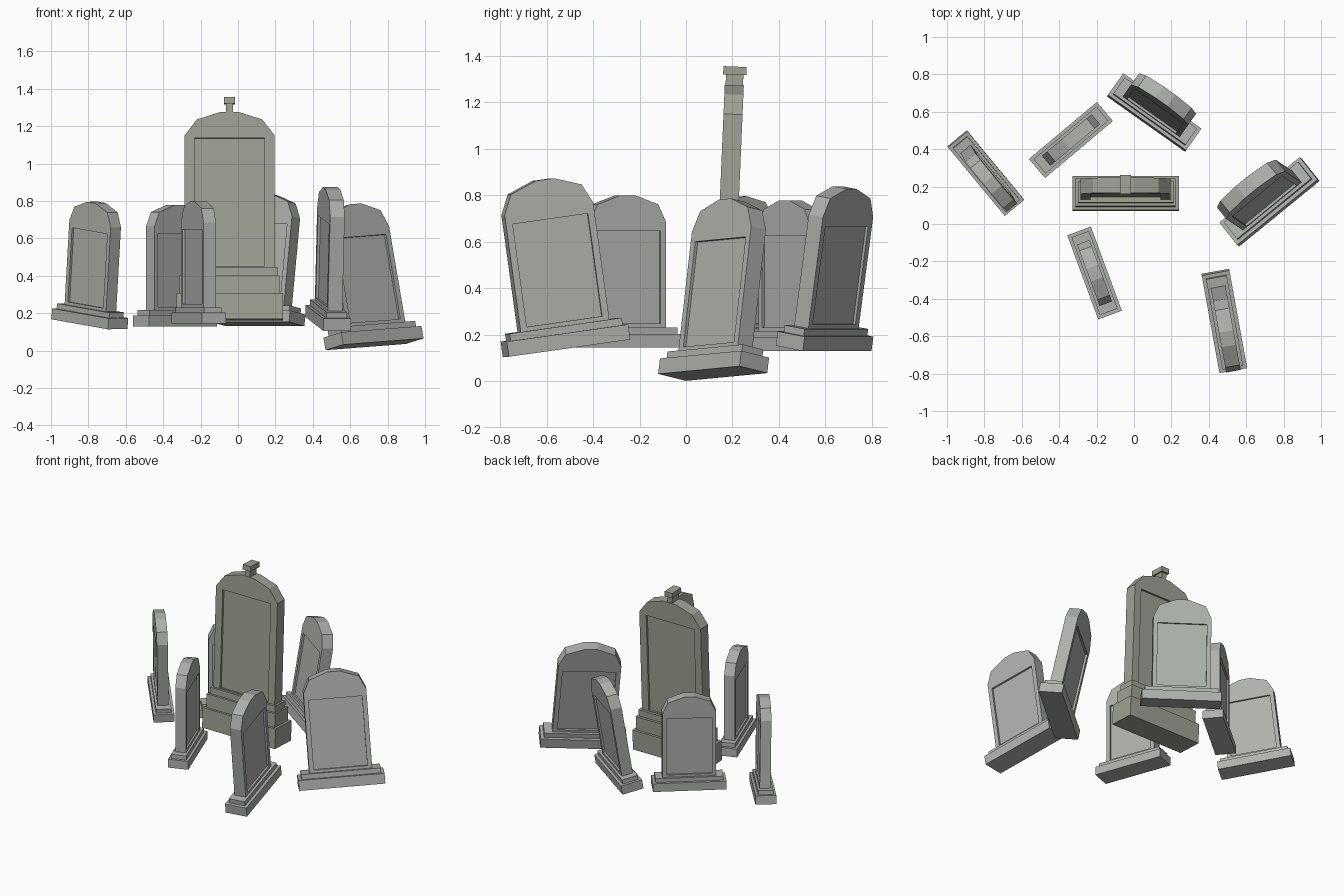
import bpy, bmesh
from math import radians, atan
from mathutils import Matrix

if "Cube" in bpy.data.objects:
    bpy.data.objects.remove(bpy.data.objects["Cube"])


def material(name, rgb):
    m = bpy.data.materials.new(name)
    m.diffuse_color = (*rgb, 1)
    m.use_nodes = True
    m.node_tree.nodes["Principled BSDF"].inputs["Base Color"].default_value = m.diffuse_color
    return m


OLIVE = material("olive_stone", (0.35, 0.36, 0.30))
GREY = material("grey_stone", (0.42, 0.44, 0.41))


def finish(bm, name, mat, matrix):
    bmesh.ops.recalc_face_normals(bm, faces=bm.faces)
    me = bpy.data.meshes.new(name)
    bm.to_mesh(me)
    bm.free()
    me.materials.append(mat)
    ob = bpy.data.objects.new(name, me)
    bpy.context.collection.objects.link(ob)
    ob.matrix_world = matrix
    return ob


def block(name, w, d, z0, z1, mat, matrix):
    bm = bmesh.new()
    bmesh.ops.create_cube(bm, size=1, matrix=Matrix.Translation((0, 0, (z0 + z1) / 2))
                          @ Matrix.Diagonal((w, d, z1 - z0, 1)))
    return finish(bm, name, mat, matrix)


def slab(name, arch, z0, d, panel, recess, mat, matrix):
    """Arched slab with a sunken panel on both faces; arch is the right half, shoulder to crown."""
    pw, pz0, pz1 = panel
    hw = arch[0][0]
    top = arch + [(-x, z) for x, z in reversed(arch)]
    outline = [(-hw, z0), (hw, z0)] + top
    rect = [(-pw, pz0), (pw, pz0), (pw, pz1), (-pw, pz1)]
    bm = bmesh.new()
    rims = []
    for s in (-1, 1):
        o = [bm.verts.new((x, s * d / 2, z)) for x, z in outline]
        p = [bm.verts.new((x, s * d / 2, z)) for x, z in rect]
        q = [bm.verts.new((x, s * (d / 2 - recess), z)) for x, z in rect]
        # frame around the panel, panel walls, panel floor
        bm.faces.new((o[0], o[1], p[1], p[0]))
        bm.faces.new((o[1], o[2], p[2], p[1]))
        bm.faces.new(o[2:] + [p[3], p[2]])
        bm.faces.new((o[-1], o[0], p[0], p[3]))
        for i in range(4):
            j = (i + 1) % 4
            bm.faces.new((p[i], p[j], q[j], q[i]))
        bm.faces.new(q)
        rims.append(o)
    a, b = rims
    for i in range(len(a)):
        j = (i + 1) % len(a)
        bm.faces.new((a[i], a[j], b[j], b[i]))
    return finish(bm, name, mat, matrix)


def place(x, y, z, yaw, side, back, scale):
    """side / back: how far the top leans along the stone's own x and y."""
    return (Matrix.Translation((x, y, z)) @ Matrix.Rotation(radians(yaw), 4, 'Z')
            @ Matrix.Rotation(atan(side), 4, 'Y') @ Matrix.Rotation(-atan(back), 4, 'X')
            @ Matrix.Scale(scale, 4))


# tall central monument: three plinth tiers, slab, finial
M = place(-0.045, 0.16, 0.165, 0, 0, 0.043, 1)
for i, (w, d, z0, z1) in enumerate([(0.57, 0.18, 0, 0.14), (0.535, 0.148, 0.14, 0.235),
                                    (0.51, 0.115, 0.235, 0.28)]):
    block(f"monument_plinth_{i + 1}", w, d, z0, z1, OLIVE, M)
slab("monument_slab", [(0.24, 0.985), (0.175, 1.07), (0.05, 1.11)], 0.28, 0.082,
     (0.187, 0.285, 0.97), 0.014, OLIVE, M)
block("monument_finial_neck", 0.037, 0.075, 1.10, 1.155, OLIVE, M)
block("monument_finial_cap", 0.06, 0.1, 1.155, 1.19, OLIVE, M)

# six small headstones: x, y, z, yaw, side lean, back lean, scale
STONES = [
    (-0.794, 0.275, 0.142, -50.4, 0.113, -0.02, 1.01),
    (-0.337, 0.449, 0.130, 40.0, 0, 0, 1.0),
    (0.105, 0.592, 0.142, -35.3, 0, 0.16, 1.08),
    (0.730, 0.115, 0.034, 39.2, -0.06, 0.195, 1.17),
    (0.482, -0.514, 0.143, -79.7, 0.14, 0, 1.13),
    (-0.211, -0.262, 0.145, -69.8, 0, 0, 1.01),
]
for i, args in enumerate(STONES, 1):
    M = place(*args)
    block(f"headstone_{i}_base", 0.474, 0.133, 0, 0.058, GREY, M)
    block(f"headstone_{i}_step", 0.438, 0.099, 0.058, 0.086, GREY, M)
    slab(f"headstone_{i}_slab", [(0.173, 0.535), (0.138, 0.61), (0.035, 0.648)], 0.086, 0.07,
         (0.147, 0.102, 0.497), 0.012, GREY, M)
